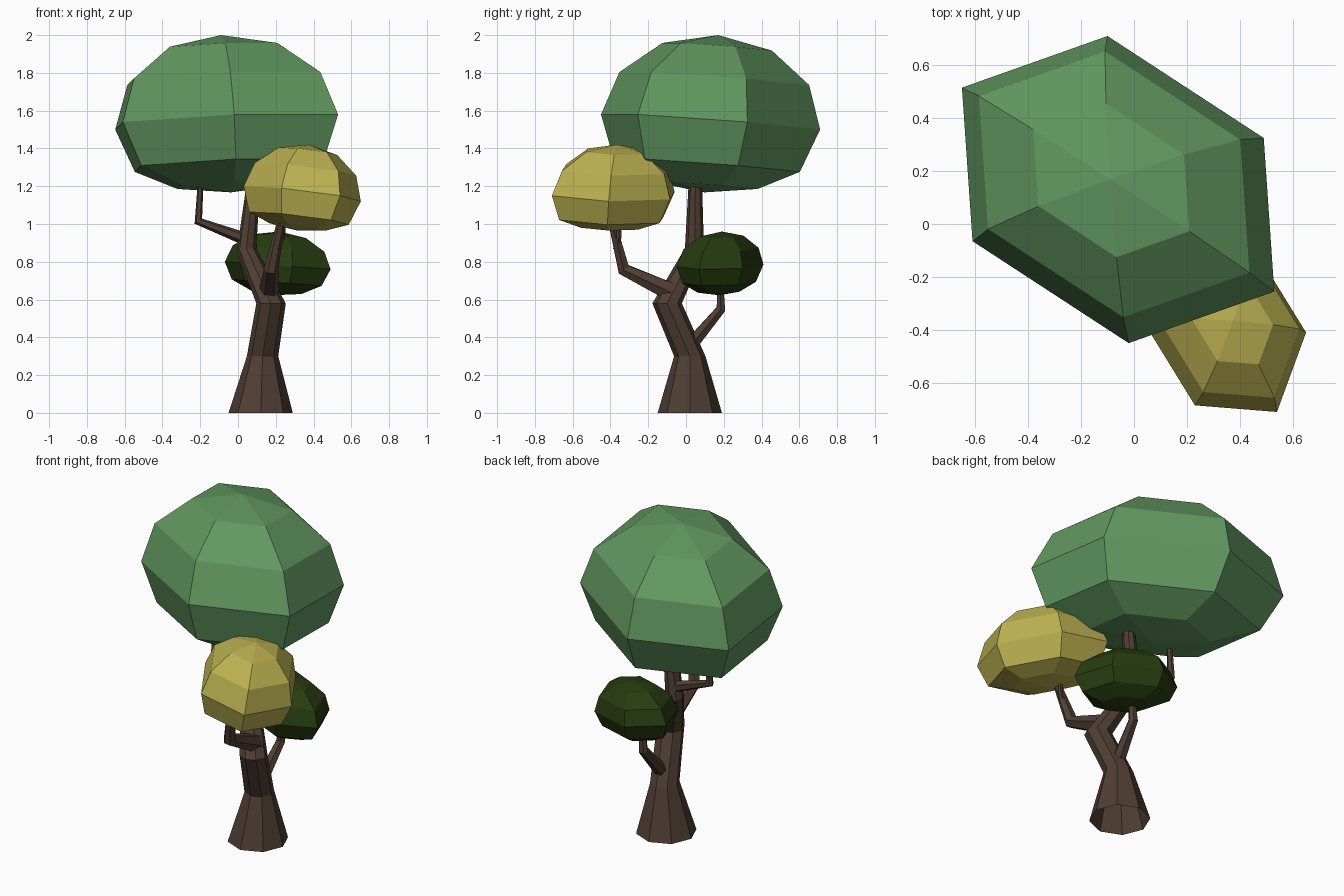
import bpy, bmesh, math
from mathutils import Vector

if "Cube" in bpy.data.objects:
    bpy.data.objects.remove(bpy.data.objects["Cube"])


def material(name, rgb):
    m = bpy.data.materials.new(name)
    m.diffuse_color = (*rgb, 1)
    m.use_nodes = True
    m.node_tree.nodes["Principled BSDF"].inputs["Base Color"].default_value = m.diffuse_color
    return m


def finish(name, bm, mat):
    bmesh.ops.recalc_face_normals(bm, faces=bm.faces)
    me = bpy.data.meshes.new(name)
    bm.to_mesh(me)
    bm.free()
    me.materials.append(mat)
    ob = bpy.data.objects.new(name, me)
    bpy.context.collection.objects.link(ob)
    return ob


def bridge(bm, a, b):
    n = len(a)
    for i in range(n):
        bm.faces.new((a[i], a[(i + 1) % n], b[(i + 1) % n], b[i]))


def fan(bm, ring, tip):
    n = len(ring)
    for i in range(n):
        bm.faces.new((ring[i], ring[(i + 1) % n], tip))


# Foliage: skewed six-sided sphere with a flattened underside
def foliage(name, centre, a, b, axis, mat, low=-0.81):
    c, a, b, axis = map(Vector, (centre, a, b, axis))
    spokes = [a, a + b, b, -a, -a - b, -b]
    bm = bmesh.new()
    rings = []
    for r, h in ((0.5, 0.866), (0.866, 0.5), (1, 0), (0.85, -0.5), (0.48, low * 0.9)):
        rings.append([bm.verts.new(c + r * s + h * axis) for s in spokes])
    for lo, hi in zip(rings, rings[1:]):
        bridge(bm, lo, hi)
    fan(bm, rings[0], bm.verts.new(c + axis))
    fan(bm, rings[-1], bm.verts.new(c + low * axis))
    return finish(name, bm, mat)


# Limb: tapered tube along a path of (x, y, z, radius)
def limb(name, path, sides, mat, level=False):
    bm = bmesh.new()
    pts = [Vector(p[:3]) for p in path]
    rings = []
    for i, p in enumerate(pts):
        d = pts[min(i + 1, len(pts) - 1)] - pts[max(i - 1, 0)]
        if level and i < 3:
            d = Vector((0, 0, 1))
        q = Vector((0, 0, 1)).rotation_difference(d.normalized())
        ring = []
        for k in range(sides):
            t = 2 * math.pi * k / sides
            ring.append(bm.verts.new(p + path[i][3] * (q @ Vector((math.cos(t), math.sin(t), 0)))))
        rings.append(ring)
    for lo, hi in zip(rings, rings[1:]):
        bridge(bm, lo, hi)
    return finish(name, bm, mat)


bark = material("bark", (0.08, 0.048, 0.034))
green = material("green_leaves", (0.12, 0.31, 0.115))
yellow = material("yellow_leaves", (0.49, 0.43, 0.08))
dark = material("dark_leaves", (0.02, 0.045, 0.005))

# Trunk and branches
limb("trunk", [(0.12, 0.02, 0, 0.17), (0.13, 0.02, 0.3, 0.083),
               (0.175, -0.1, 0.58, 0.078), (0.045, 0.045, 0.86, 0.052),
               (0.085, 0.05, 1.25, 0.034)], 8, bark, level=True)
limb("left_branch", [(0.04, 0.05, 0.92, 0.034), (-0.21, 0.07, 1.015, 0.024),
                     (-0.195, 0.07, 1.27, 0.014)], 6, bark)
limb("front_branch", [(0.165, -0.08, 0.64, 0.055), (0.175, -0.33, 0.76, 0.038),
                      (0.235, -0.40, 1.04, 0.02)], 6, bark)
limb("front_twig", [(0.2, -0.37, 0.87, 0.018), (0.235, -0.355, 0.93, 0.015),
                    (0.24, -0.355, 1.04, 0.012)], 6, bark)
limb("back_branch", [(0.14, 0.03, 0.365, 0.04), (0.16, 0.185, 0.55, 0.028),
                     (0.17, 0.18, 0.7, 0.018)], 6, bark)

# Foliage clumps
foliage("large_canopy", (-0.06, 0.13, 1.54), (0.59, -0.385, 0.04),
        (-0.04, 0.58, -0.04), (-0.03, 0.04, 0.46), green)
foliage("front_foliage", (0.34, -0.385, 1.16), (0.31, -0.025, -0.04),
        (-0.20, 0.325, 0.01), (0.035, 0.02, 0.26), yellow, -0.75)
foliage("back_foliage", (0.21, 0.18, 0.78), (0.28, -0.11, -0.02),
        (-0.08, 0.23, 0.005), (0.01, 0.01, 0.18), dark, -0.87)
